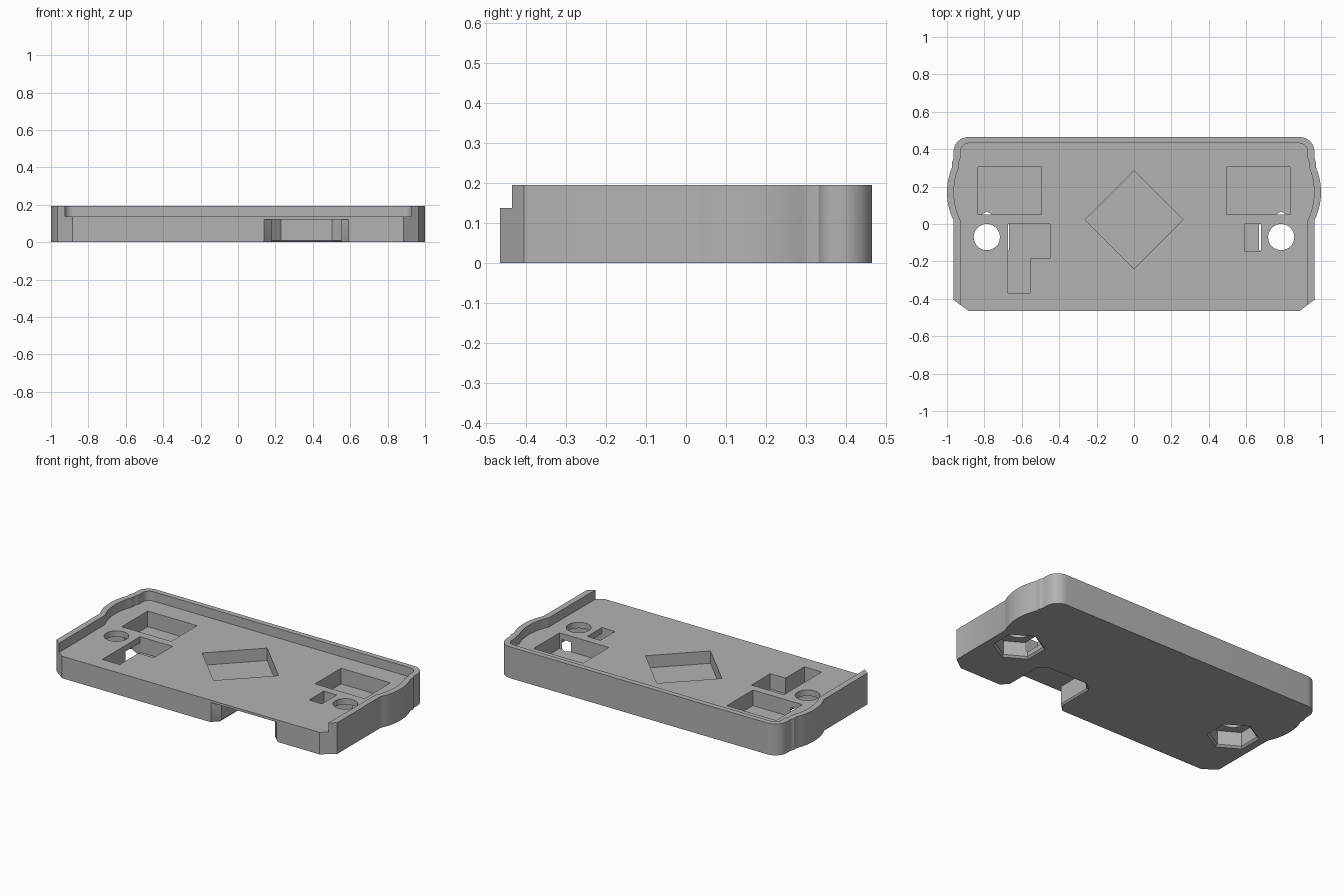
import bpy, bmesh
from math import sin, cos, pi, radians

if "Cube" in bpy.data.objects:
    bpy.data.objects.remove(bpy.data.objects["Cube"])

HEIGHT, DECK, FLOOR, NUT_TOP = 0.195, 0.137, 0.04, 0.1


def prism(name, points, z0, z1, flare=0.0):
    """Extrude a closed profile; flare widens the lower end about its middle."""
    bm = bmesh.new()
    mx = (min(p[0] for p in points) + max(p[0] for p in points)) / 2
    my = (min(p[1] for p in points) + max(p[1] for p in points)) / 2
    low = [bm.verts.new((mx + (x - mx) * (1 + flare), my + (y - my) * (1 + flare), z0))
           for x, y in points]
    top = [bm.verts.new((x, y, z1)) for x, y in points]
    bm.faces.new(low)
    bm.faces.new(top)
    for i in range(len(points)):
        j = (i + 1) % len(points)
        bm.faces.new((low[i], low[j], top[j], top[i]))
    bmesh.ops.recalc_face_normals(bm, faces=bm.faces)
    mesh = bpy.data.meshes.new(name)
    bm.to_mesh(mesh)
    bm.free()
    obj = bpy.data.objects.new(name, mesh)
    bpy.context.scene.collection.objects.link(obj)
    return obj


def arc(cx, cy, r, a0, a1, n):
    return [(cx + r * cos(radians(a0 + (a1 - a0) * i / n)),
             cy + r * sin(radians(a0 + (a1 - a0) * i / n))) for i in range(n + 1)]


def rect(x0, x1, y0, y1):
    return [(x0, y0), (x1, y0), (x1, y1), (x0, y1)]


def mirrored(half):
    return half + [(-x, y) for x, y in reversed(half)]


def side(x, back, r):
    """Side profile: bulged grip, concave blend, then rounded back corner."""
    return (arc(x + 0.035 - 0.339, 0.17, 0.339, -26, 23, 18)
            + arc(x + 0.05, 0.36, 0.05, 215, 180, 5)
            + arc(x - r, back - r, r, 0, 90, 10))


# Tray body with chamfered front corners
tray = prism("tray", mirrored([(0.885, -0.465), (0.965, -0.405)] + side(0.965, 0.465, 0.08)),
             0, HEIGHT)

cutters = [
    # Recess that leaves the rim and opens at the front
    prism("recess", mirrored([(0.925, -0.6)] + side(0.928, 0.432, 0.045)), DECK, 0.3),
    # Diamond pocket
    prism("diamond", [(0, -0.24), (0.263, 0.023), (0, 0.286), (-0.263, 0.023)], 0.06, 0.3),
    # L-shaped pocket and small pocket
    prism("l_pocket", [(-0.674, -0.37), (-0.555, -0.37), (-0.555, -0.185),
                       (-0.45, -0.185), (-0.45, 0), (-0.674, 0)], FLOOR, 0.3),
    prism("small_pocket", rect(0.59, 0.68, -0.145, 0), FLOOR, 0.3),
]

# Rectangular pockets, screw holes and hexagonal nut seats on both sides
for s in (-1, 1):
    cx = s * 0.787
    cutters += [
        prism("wide_pocket", rect(s * 0.665 - 0.17, s * 0.665 + 0.17, 0.05, 0.305), FLOOR, 0.3),
        prism("screw_hole", arc(cx, -0.07, 0.07, 0, 348.75, 31), 0.05, 0.3),
        prism("nut_seat", arc(cx, -0.07, 0.137, 30, 330, 5), -0.1, NUT_TOP),
        prism("nut_lead_in", arc(cx, -0.07, 0.137, 30, 330, 5), -0.001, 0.012, 0.1),
    ]

# Underside slot with flared mouth and clipped inner corners
slot = [(0.14, -0.6), (0.14, -0.465), (0.182, -0.423), (0.182, -0.2), (0.23, -0.152),
        (0.502, -0.152), (0.55, -0.2), (0.55, -0.423), (0.592, -0.465), (0.592, -0.6)]
cutters.append(prism("slot", slot, -0.1, 0.122))
cutters.append(prism("slot_lead_in", slot, -0.001, 0.01, 0.05))

# Cut and bake each opening, then drop the cutter
for cutter in cutters:
    mod = tray.modifiers.new(cutter.name, "BOOLEAN")
    mod.operation, mod.solver, mod.object = "DIFFERENCE", "EXACT", cutter
    baked = bpy.data.meshes.new_from_object(
        tray.evaluated_get(bpy.context.evaluated_depsgraph_get()))
    tray.modifiers.clear()
    tray.data = baked
    bpy.data.objects.remove(cutter)

# Single grey plastic
grey = bpy.data.materials.new("grey plastic")
grey.use_nodes = True
colour = (0.45, 0.45, 0.45, 1)
grey.diffuse_color = colour
grey.node_tree.nodes["Principled BSDF"].inputs["Base Color"].default_value = colour
tray.data.materials.clear()
tray.data.materials.append(grey)

bpy.ops.object.select_all(action="DESELECT")
tray.select_set(True)
bpy.context.view_layer.objects.active = tray
bpy.ops.object.shade_smooth_by_angle(angle=radians(25))
